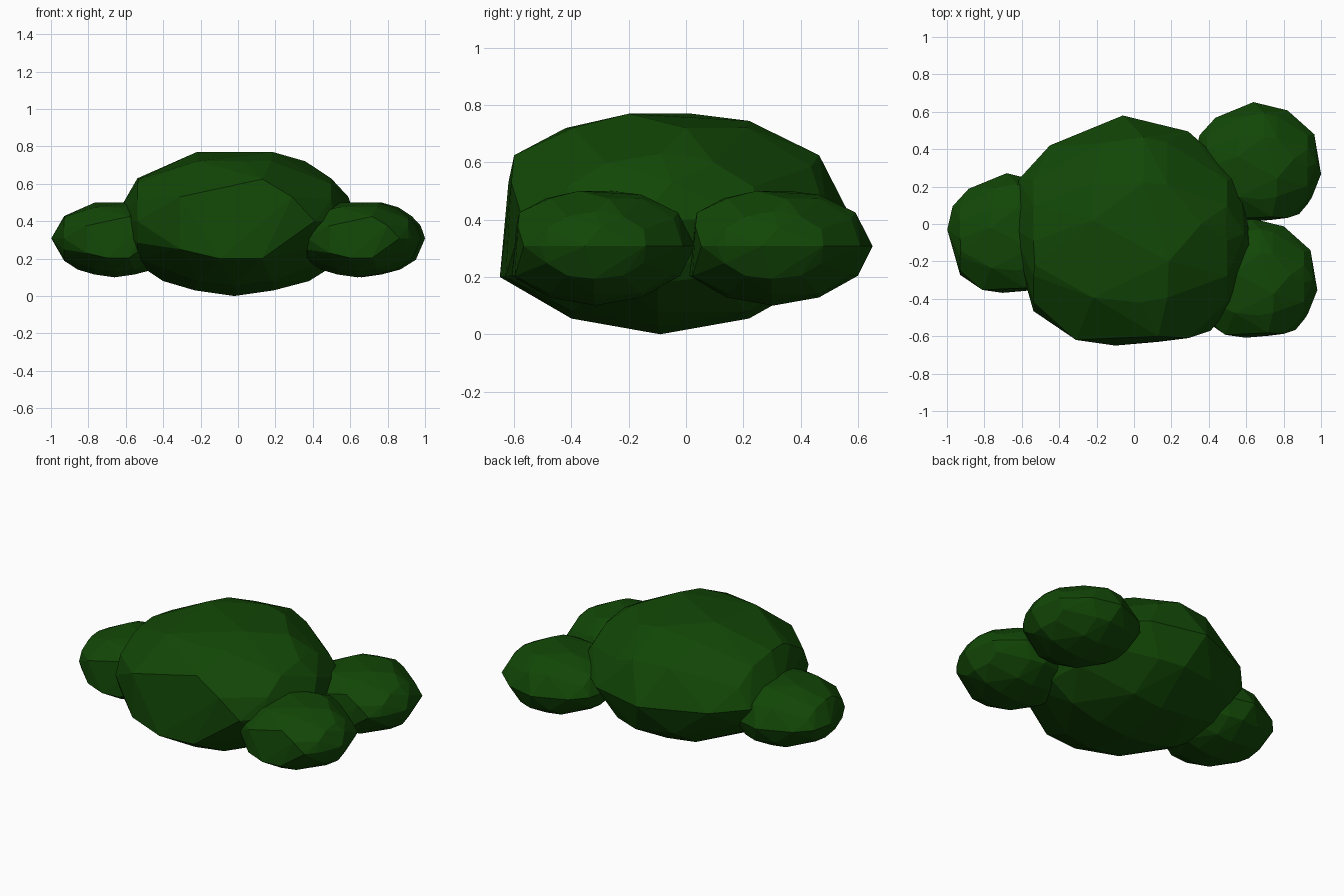
import bpy, bmesh
from math import sin, cos, radians

if "Cube" in bpy.data.objects:
    bpy.data.objects.remove(bpy.data.objects["Cube"])

# Faceted leaf clump: corner points per height (height, points)
SLICES = [
    (0.00, [(-.02, -.09)]),
    (0.03, [(-.23, -.10), (.19, -.10)]),
    (0.055, [(-.02, .22), (-.02, -.40)]),
    (0.08, [(-.40, -.10), (.38, -.10)]),
    (0.18, [(-.54, -.08), (.54, -.10)]),
    (0.20, [(.02, .48), (-.10, -.65), (.13, -.63)]),
    (0.25, [(-.31, -.62)]),
    (0.40, [(-.67, 0), (-.615, .24), (-.45, .42), (-.06, .58), (.29, .495),
            (.565, .25), (.635, -.16), (.54, -.40), (.41, -.57)]),
    (0.53, [(-.31, -.62), (.29, -.61), (.59, -.05)]),
    (0.625, [(-.53, -.22), (.13, -.60), (.05, .465), (-.18, .43), (.49, 0)]),
    (0.72, [(.36, 0), (.03, -.42)]),
    (0.745, [(.05, .22)]),
    (0.77, [(-.22, .02), (.185, -.20)]),
]

leaf = bpy.data.materials.new("leaf_green")
leaf.diffuse_color = (0.006, 0.063, 0.002, 1)
leaf.use_nodes = True
leaf.node_tree.nodes["Principled BSDF"].inputs["Base Color"].default_value = leaf.diffuse_color


def body_points():
    """Rounded body: coarse ellipsoid with its poles on x, cut flat at front and top."""
    pts = []
    for lat in range(-54, 55, 36):
        for seg in range(12):
            a = radians(seg * 30)
            r = cos(radians(lat)) * .975
            p = (-.02 + .64 * sin(radians(lat)),
                 -.09 + .655 * r * cos(a), .40 + .40 * r * sin(a))
            if p[1] > -.60 and p[2] < .765:
                pts.append(p)
    return pts


def clump(name, location, scale):
    bm = bmesh.new()
    for z, ring in SLICES:
        for x, y in ring:
            bm.verts.new((x, y, z))
    for p in body_points():
        bm.verts.new(p)
    bmesh.ops.convex_hull(bm, input=bm.verts)
    loose = [v for v in bm.verts if not v.link_faces]
    bmesh.ops.delete(bm, geom=loose, context='VERTS')
    # merge nearly flat facets into larger planes
    bmesh.ops.dissolve_limit(bm, angle_limit=radians(4), verts=bm.verts, edges=bm.edges)
    bmesh.ops.recalc_face_normals(bm, faces=bm.faces)
    mesh = bpy.data.meshes.new(name)
    bm.to_mesh(mesh)
    bm.free()
    mesh.materials.append(leaf)
    obj = bpy.data.objects.new(name, mesh)
    obj.location = location
    obj.scale = (scale,) * 3
    bpy.context.collection.objects.link(obj)


# Large central clump and three small copies around it
clump("main_bush", (0, 0, 0), 1)
clump("small_bush_left", (-.65, -.03, .10), .52)
clump("small_bush_right_back", (.67, .35, .10), .52)
clump("small_bush_right_front", (.65, -.27, .10), .52)
